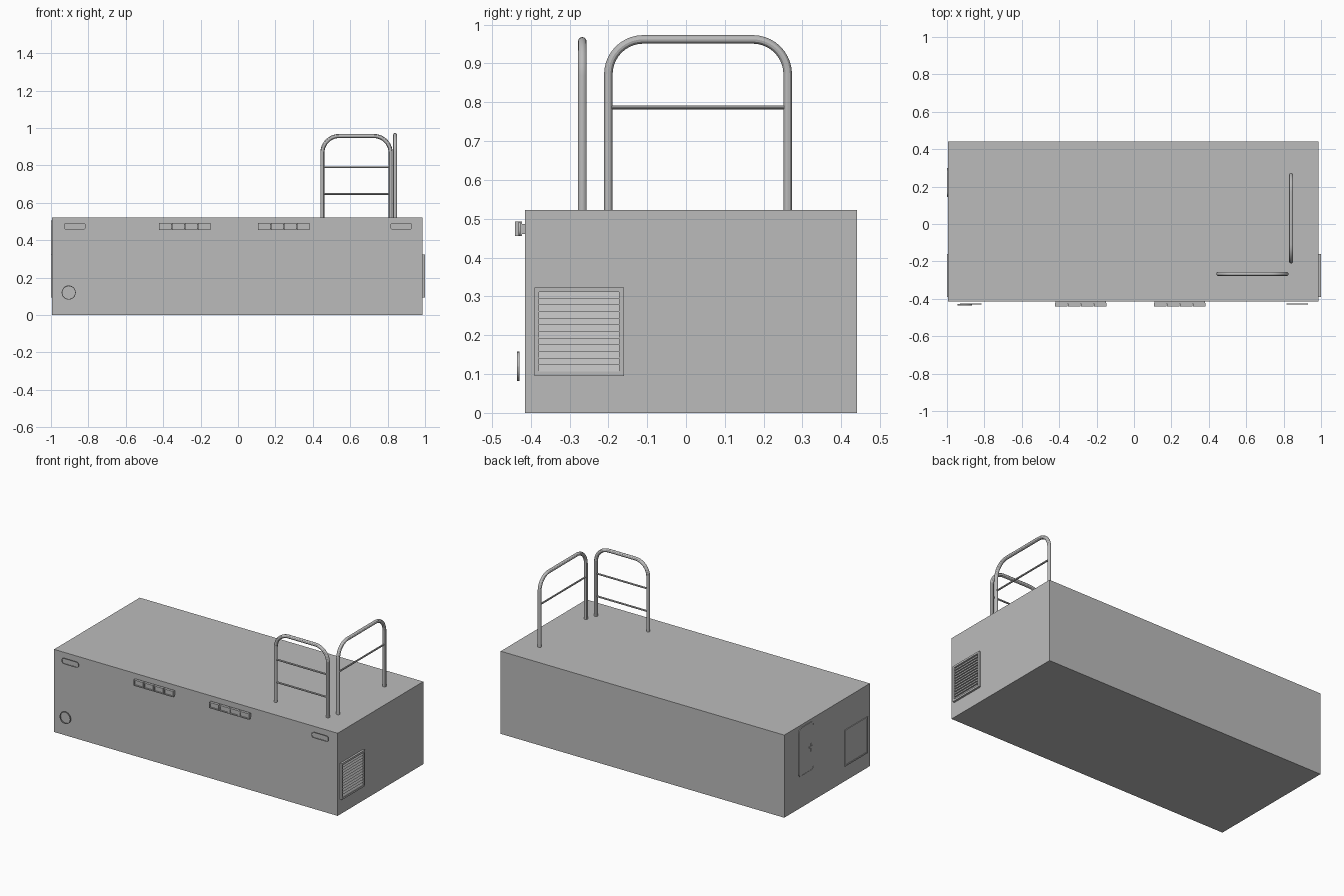
import bpy, bmesh, math
from mathutils import Vector

cube = bpy.data.objects.get("Cube")
if cube:
    bpy.data.objects.remove(cube, do_unlink=True)

grey = bpy.data.materials.new("plain_grey")
grey.use_nodes = True
COLOR = (0.5, 0.5, 0.5, 1)
grey.diffuse_color = COLOR
grey.node_tree.nodes["Principled BSDF"].inputs["Base Color"].default_value = COLOR

# Main body limits
X0, X1, Y0, Y1, TOP = -0.995, 0.987, -0.415, 0.44, 0.522

# Each side maps (across, up, outward) to model space
SIDES = {
    "front": lambda u, v, d: Vector((u, Y0 - d, v)),
    "left": lambda u, v, d: Vector((X1 + d, u, v)),
    "right": lambda u, v, d: Vector((X0 - d, u, v)),
}


def finish(name, bm, smooth=False):
    bmesh.ops.recalc_face_normals(bm, faces=bm.faces)
    mesh = bpy.data.meshes.new(name)
    bm.to_mesh(mesh)
    bm.free()
    mesh.materials.append(grey)
    obj = bpy.data.objects.new(name, mesh)
    bpy.context.collection.objects.link(obj)
    if smooth:
        bpy.ops.object.select_all(action="DESELECT")
        obj.select_set(True)
        bpy.context.view_layer.objects.active = obj
        bpy.ops.object.shade_smooth_by_angle()
    return obj


def outline(cu, cv, w, h, r, steps=6):
    """Rounded rectangle outline; a square with r = w / 2 is a circle."""
    if r <= 0:
        return [(cu + a * w / 2, cv + b * h / 2)
                for a, b in ((1, 1), (-1, 1), (-1, -1), (1, -1))]
    pts = []
    for k, (a, b) in enumerate(((1, 1), (-1, 1), (-1, -1), (1, -1))):
        for i in range(steps + 1):
            t = (k + i / steps) * math.pi / 2
            pts.append((cu + a * (w / 2 - r) + r * math.cos(t),
                        cv + b * (h / 2 - r) + r * math.sin(t)))
    return pts


def plate(name, side, box, d0, d1, r=0, rim=0):
    """Solid plate, or an open frame when rim is given."""
    cu, cv, w, h = box
    place = SIDES[side]
    bm = bmesh.new()

    def loop(pts, d):
        return [bm.verts.new(place(u, v, d)) for u, v in pts]

    def bridge(a, b):
        for i in range(len(a)):
            j = (i + 1) % len(a)
            bm.faces.new((a[i], a[j], b[j], b[i]))

    outer = outline(cu, cv, w, h, r)
    low, high = loop(outer, d0), loop(outer, d1)
    bridge(low, high)
    if rim:
        inner = outline(cu, cv, w - 2 * rim, h - 2 * rim, max(r - rim, 0))
        low_in, high_in = loop(inner, d0), loop(inner, d1)
        bridge(high, high_in)
        bridge(high_in, low_in)
        bridge(low_in, low)
    else:
        bm.faces.new(low)
        bm.faces.new(high)
    return finish(name, bm, smooth=r > 0)


def tube(name, points, radius, sides=16):
    """Round pipe swept along a path."""
    curve = bpy.data.curves.new(name, "CURVE")
    curve.dimensions = "3D"
    curve.bevel_depth = radius
    curve.bevel_resolution = sides // 4
    curve.use_fill_caps = True
    spline = curve.splines.new("POLY")
    spline.points.add(len(points) - 1)
    for p, co in zip(spline.points, points):
        p.co = (*co, 1)
    temp = bpy.data.objects.new(name + "_path", curve)
    bpy.context.collection.objects.link(temp)
    bpy.context.view_layer.update()
    bm = bmesh.new()
    bm.from_mesh(temp.to_mesh())
    temp.to_mesh_clear()
    bpy.data.objects.remove(temp, do_unlink=True)
    return finish(name, bm, smooth=True)


def railing(name, place, a, b, top, rungs, bend=0.09):
    """Arched handrail from a to b with thin cross bars."""
    arch = [place(a, TOP - 0.005)]
    for centre, start in ((a + bend, math.pi), (b - bend, math.pi / 2)):
        for i in range(11):
            t = start - i * math.pi / 20
            arch.append(place(centre + bend * math.cos(t), top - bend + bend * math.sin(t)))
    arch.append(place(b, TOP - 0.005))
    tube(name + "_arch", arch, 0.011)
    for z in rungs:
        tube(name + "_rung", [place(a, z), place(b, z)], 0.0055, 12)


# Body
bm = bmesh.new()
bmesh.ops.create_cube(bm, size=1)
for v in bm.verts:
    v.co = (X1 if v.co.x > 0 else X0, Y1 if v.co.y > 0 else Y0, TOP if v.co.z > 0 else 0)
finish("body", bm)

# Handrails on the roof
railing("front_rail", lambda u, z: (u, -0.267, z), 0.451, 0.816, 0.957, (0.79, 0.647))
railing("side_rail", lambda u, z: (0.84, u, z), -0.2, 0.262, 0.962, (0.787,))

# Front lamp bars, each a row of four framed cells on a backing strip
for start in (-0.425, 0.105):
    plate("lamp_bar_mount", "front", (start + 0.14, 0.474, 0.27, 0.026), 0, 0.01)
    for i in range(4):
        cell = (start + 0.035 + i * 0.07, 0.474, 0.067, 0.037)
        plate("lamp_cell", "front", cell, 0.008, 0.019)
        plate("lamp_cell_frame", "front", cell, 0.019, 0.025, rim=0.006)

# Front end markers and round port
for x in (-0.873, 0.873):
    plate("marker_plate", "front", (x, 0.474, 0.117, 0.036), 0.011, 0.013, r=0.014)
    plate("marker_rim", "front", (x, 0.474, 0.117, 0.036), 0.011, 0.016, r=0.014, rim=0.004)
plate("round_port_ring", "front", (-0.905, 0.12, 0.076, 0.076), 0.014, 0.02, r=0.038, rim=0.004)

# Louvred vent on the left end
VENT = (-0.275, 0.209, 0.23, 0.229)
plate("vent_frame", "left", VENT, 0, 0.013, rim=0.012)
SLATS = 12
pitch = 0.205 / SLATS
bm = bmesh.new()
for i in range(SLATS):
    z = VENT[1] - 0.1025 + i * pitch
    ends = []
    for u in (VENT[0] - 0.103, VENT[0] + 0.103):
        ends.append([bm.verts.new(SIDES["left"](u, z + dz, d))
                     for dz, d in ((0, 0), (0, 0.01), (pitch, 0.001), (pitch, 0))])
    a, b = ends
    for j in range(4):
        k = (j + 1) % 4
        bm.faces.new((a[j], a[k], b[k], b[j]))
    bm.faces.new(a)
    bm.faces.new(b)
finish("vent_slats", bm)

# Hatch and door on the right end
plate("hatch_panel", "right", VENT, 0, 0.002)
plate("hatch_frame", "right", VENT, 0, 0.005, rim=0.008)
DOOR = (0.222, 0.35, 0.155, 0.31)
plate("door_panel", "right", DOOR, 0, 0.002, r=0.03)
plate("door_frame", "right", DOOR, 0, 0.004, r=0.03, rim=0.008)
plate("door_handle_plate", "right", (0.17, 0.345, 0.018, 0.05), 0, 0.003)
plate("door_handle", "right", (0.18, 0.35, 0.035, 0.01), 0.002, 0.005)
